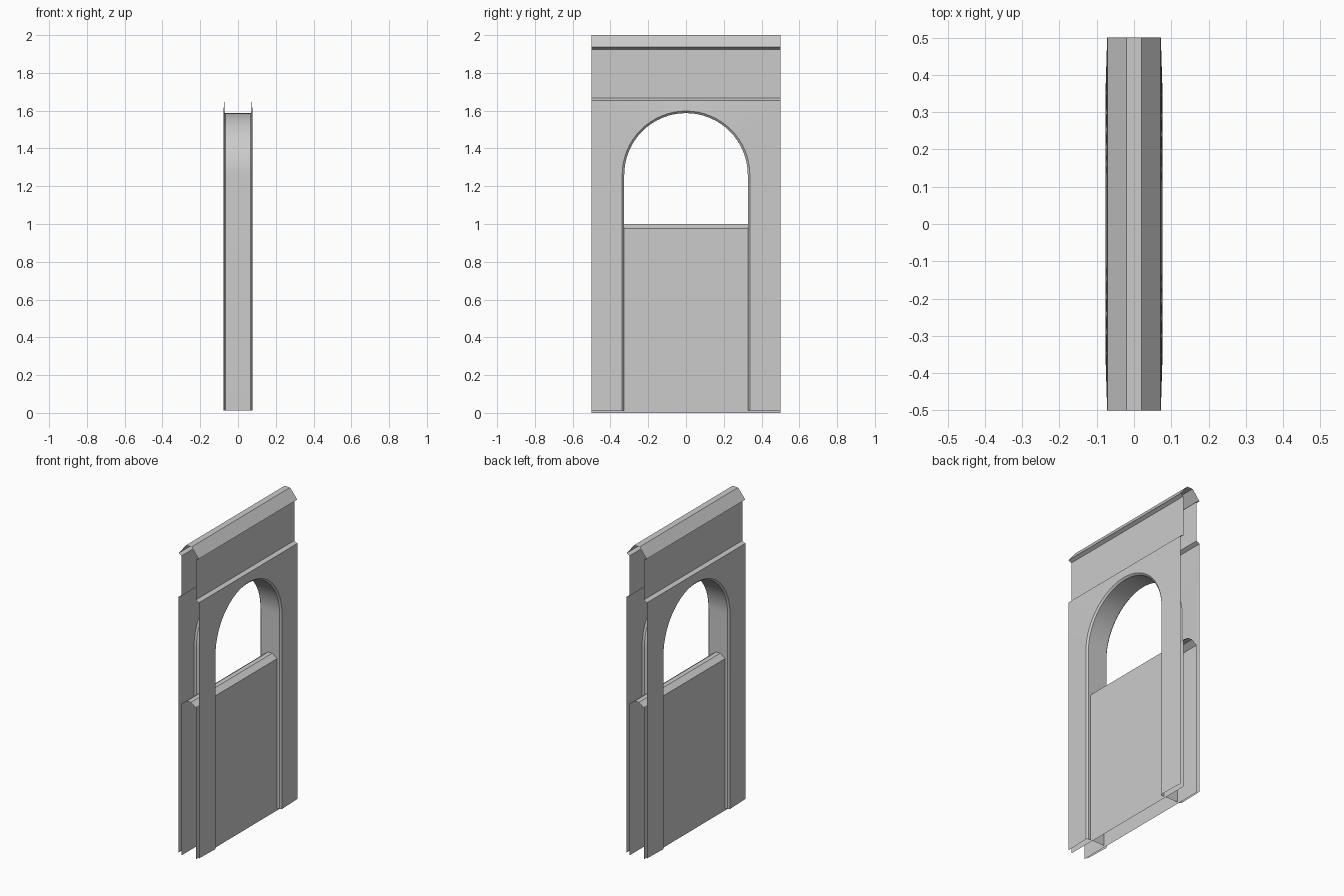
import bpy
import math

cube = bpy.data.objects.get("Cube")
if cube:
    bpy.data.objects.remove(cube)

stone = bpy.data.materials.new("grey_stone")
stone.use_nodes = True
grey = (0.6, 0.6, 0.6, 1.0)
stone.diffuse_color = grey
stone.node_tree.nodes["Principled BSDF"].inputs["Base Color"].default_value = grey

HALF = 0.5        # half length of the wall
FOOT = 0.012      # bottom of the wall sheets
SPRING = 1.26     # height where the arch starts
SHOULDER = 1.655  # top of the lower wall
SEGMENTS = 32


def make_skin(name, rings):
    """Bridge equal-length rows of points into an open skin."""
    n = len(rings[0])
    verts = [p for ring in rings for p in ring]
    faces = []
    for r in range(len(rings) - 1):
        a, b = r * n, (r + 1) * n
        faces += [(a + i, a + i + 1, b + i + 1, b + i) for i in range(n - 1)]
    mesh = bpy.data.meshes.new(name)
    mesh.from_pydata(verts, [], faces)
    mesh.materials.append(stone)
    obj = bpy.data.objects.new(name, mesh)
    bpy.context.collection.objects.link(obj)
    return obj


def extrude_profile(name, half_profile):
    """Mirror a half profile (x, z) and run it along the wall, ends open."""
    mirrored = [(-x, z) for x, z in reversed(half_profile)]
    rings = [[(x, -HALF, z), (x, HALF, z)] for x, z in half_profile + mirrored]
    return make_skin(name, rings)


def arch_ring(x, radius):
    """Doorway outline with a round head."""
    arc = [(radius * math.cos(math.pi * i / SEGMENTS),
            SPRING + radius * math.sin(math.pi * i / SEGMENTS))
           for i in range(SEGMENTS + 1)]
    outline = [(radius, FOOT)] + arc + [(-radius, FOOT)]
    return [(x, y, z) for y, z in outline]


def border_ring(x):
    """Rectangular wall outline, point for point with the doorway."""
    points = [(HALF, FOOT)]
    for i in range(SEGMENTS + 1):
        angle = math.pi * i / SEGMENTS
        across = max(-1, min(1, math.sqrt(2) * math.cos(angle)))
        up = min(1, math.sqrt(2) * math.sin(angle))
        points.append((HALF * across, SPRING + (SHOULDER - SPRING) * up))
    points.append((-HALF, FOOT))
    return [(x, y, z) for y, z in points]


# Lower wall: both faces, chamfered rim and the arch reveal between them
near_side = [border_ring(0.072), arch_ring(0.077, 0.338), arch_ring(0.067, 0.327)]
far_side = [[(-x, y, z) for x, y, z in ring] for ring in reversed(near_side)]
arch_wall = make_skin("arch_wall", near_side + far_side)

# Upper wall: sloped ledge, recessed band and overhanging coping
extrude_profile("upper_wall_and_coping", [
    (0.072, SHOULDER), (0.05, 1.667), (0.05, 1.925),
    (0.071, 1.936), (0.02, 2.0)])

# Low panel running through the doorway, with a ridged top
extrude_profile("low_panel", [(0.05, 0.0), (0.05, 0.975), (0.015, 1.0)])

# Smooth the curved reveal, keep the chamfers crisp
bpy.ops.object.select_all(action="DESELECT")
arch_wall.select_set(True)
bpy.context.view_layer.objects.active = arch_wall
bpy.ops.object.shade_smooth_by_angle(angle=math.radians(20))
